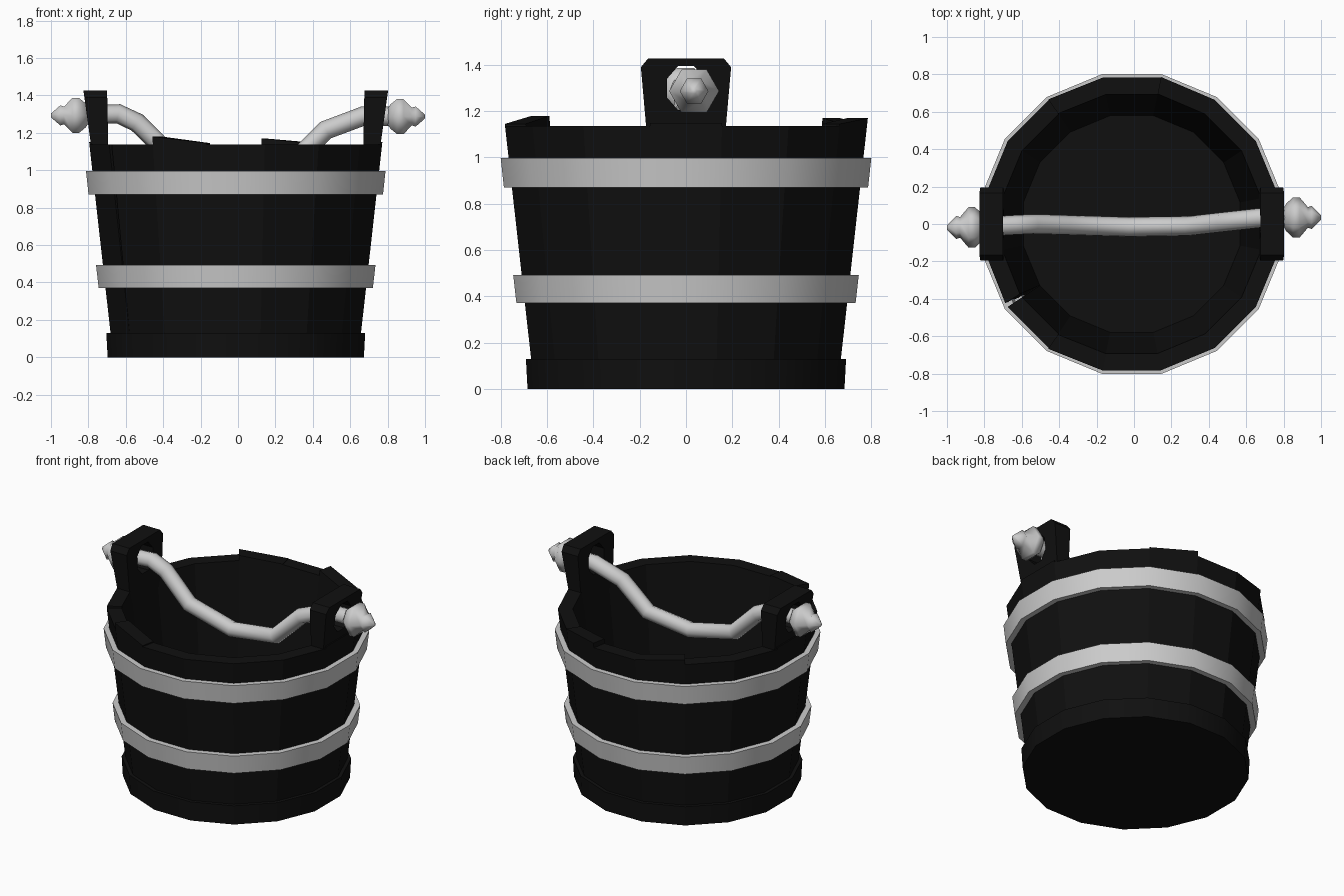
import bpy, bmesh, math
from math import cos, sin, radians
from mathutils import Vector, Matrix

old = bpy.data.objects.get("Cube")
if old:
    bpy.data.objects.remove(old)

SIDES = 16
STEP = 2 * math.pi / SIDES
FLAT = cos(STEP / 2)      # flat-to-corner ratio of the round parts
CX = -0.012               # tub centre


def material(name, value, rough):
    m = bpy.data.materials.new(name)
    m.use_nodes = True
    m.diffuse_color = (value, value, value, 1)
    node = m.node_tree.nodes["Principled BSDF"]
    node.inputs["Base Color"].default_value = (value, value, value, 1)
    node.inputs["Roughness"].default_value = rough
    return m


wood = material("dark wood", 0.005, 0.8)
metal = material("grey metal", 0.6, 0.5)


def finish(bm, name, mat, smooth=None):
    bmesh.ops.recalc_face_normals(bm, faces=bm.faces)
    mesh = bpy.data.meshes.new(name)
    bm.to_mesh(mesh)
    bm.free()
    mesh.materials.append(mat)
    ob = bpy.data.objects.new(name, mesh)
    bpy.context.collection.objects.link(ob)
    if smooth:
        bpy.ops.object.select_all(action='DESELECT')
        ob.select_set(True)
        bpy.context.view_layer.objects.active = ob
        bpy.ops.object.shade_smooth_by_angle(angle=radians(smooth))
    return ob


def bridge(bm, a, b):
    n = len(a)
    for i in range(n):
        j = (i + 1) % n
        bm.faces.new((a[i], a[j], b[j], b[i]))


def lathe(bm, profile, sides, matrix, phase=0.0, closed=False):
    """Spin (radius, height) points about z, capping or closing the ends."""
    rings = []
    for r, z in profile:
        rings.append([bm.verts.new(matrix @ Vector((
            r * cos(phase + k * 2 * math.pi / sides),
            r * sin(phase + k * 2 * math.pi / sides), z))) for k in range(sides)])
    for a, b in zip(rings, rings[1:]):
        bridge(bm, a, b)
    if closed:
        bridge(bm, rings[-1], rings[0])
    else:
        bm.faces.new(rings[0])
        bm.faces.new(rings[-1])


def wall(z):
    """Outer flat distance of the tapering tub at height z."""
    return 0.655 + 0.112 * z


CENTRE = Matrix.Translation((CX, 0, 0))

# Base: solid foot whose top is the floor inside the tub
bm = bmesh.new()
lathe(bm, [(0.685 / FLAT, 0), (0.692 / FLAT, 0.13)], SIDES, CENTRE, STEP / 2)
finish(bm, "base", wood, 30)

# Staves: one tapered plank per side, a few with uneven tops
TOPS = {3: (1.145, 1.17), 5: (1.14, 1.17), 11: (1.18, 1.145),
        0: (1.15, 1.15), 8: (1.15, 1.15)}
THICK = 0.09
bm = bmesh.new()
for i in range(SIDES):
    tops = TOPS.get(i, (1.137, 1.137))
    sections = []
    for k, side in enumerate((-0.5, 0.5)):
        angle = (i + side) * STEP
        top_angle = angle - (0.03 if (i, k) == (9, 1) else 0)
        corners = []
        for z, a in ((0.1, angle), (tops[k], top_angle)):
            radii = (wall(z), wall(z) - THICK)
            if z > 1:
                radii = radii[::-1]
            for r in radii:
                r /= FLAT
                corners.append(bm.verts.new((CX + r * cos(a), r * sin(a), z)))
        sections.append([corners[0], corners[1], corners[2], corners[3]])
    bridge(bm, *sections)
    bm.faces.new(sections[0])
    bm.faces.new(sections[1])
finish(bm, "staves", wood)

# Hoops: leaning metal bands
for name, low, high, out in (("lower_hoop", 0.37, 0.493, 0.733),
                             ("upper_hoop", 0.87, 0.997, 0.787)):
    bm = bmesh.new()
    profile = [(wall(low) - 0.02, low), (out, low), (out + 0.014, high), (wall(high) - 0.02, high)]
    lathe(bm, [(r / FLAT, z) for r, z in profile], SIDES, CENTRE, STEP / 2, closed=True)
    finish(bm, name, metal, 30)


# Ears: chamfered plates leaning outward, pierced for the handle
def ear(name, side):
    outline = [(0.165, 1.05), (0.195, 1.39), (0.165, 1.427)]
    outline += [(-y, z) for y, z in reversed(outline)]
    bm = bmesh.new()

    def loop(points, face):
        verts = []
        for y, z in points:
            t = (z - 1.05) / 0.38
            x = 0.762 + 0.053 * t if face else 0.68 + 0.008 * t
            verts.append(bm.verts.new((CX + side * x, y, z)))
        return verts

    hole = [(0.09 * sin(k * math.pi / 4 + math.pi / 8),
             1.3 + 0.103 * cos(k * math.pi / 4 + math.pi / 8)) for k in range(8)]
    outer = [loop(outline, f) for f in (0, 1)]
    inner = [loop(hole, f) for f in (0, 1)]
    bridge(bm, *outer)
    bridge(bm, *inner)
    for o, h in zip(outer, inner):
        edges = [bm.edges.get((ring[i], ring[(i + 1) % len(ring)]))
                 for ring in (o, h) for i in range(len(ring))]
        bmesh.ops.triangle_fill(bm, edges=edges, use_beauty=True)
    return finish(bm, name, wood)


ear("left_ear", 1)
ear("right_ear", -1)

# Handle: sagging bar swept along a path
path = [Vector(p) for p in (
    (-0.88, -0.02, 1.295), (-0.64, -0.005, 1.302), (-0.54, 0, 1.255),
    (-0.36, -0.005, 1.08), (-0.03, -0.015, 1.0), (0.29, -0.01, 1.04),
    (0.47, 0.01, 1.215), (0.67, 0.032, 1.29), (0.88, 0.035, 1.287))]
bm = bmesh.new()
rings = []
for i, p in enumerate(path):
    before = (p - path[max(i - 1, 0)]).normalized()
    after = (path[min(i + 1, len(path) - 1)] - p).normalized()
    along = (before + after).normalized()
    across = Vector((0, 1, 0))
    up = along.cross(across).normalized()
    rings.append([bm.verts.new(p + 0.052 * (cos(k * math.pi / 4) * across + sin(k * math.pi / 4) * up))
                  for k in range(8)])
for a, b in zip(rings, rings[1:]):
    bridge(bm, a, b)
bm.faces.new(rings[0])
bm.faces.new(rings[-1])
finish(bm, "handle", metal, 60)

# Knobs: six-sided collar and pointed tip on each handle end
KNOB = [(0.05, 0.80), (0.075, 0.815), (0.108, 0.85), (0.108, 0.885),
        (0.055, 0.93), (0.062, 0.95), (0.012, 1.0)]
for name, side, y, z in (("left_knob", 1, 0.035, 1.287), ("right_knob", -1, -0.018, 1.293)):
    bm = bmesh.new()
    place = Matrix.Translation((0, y, z)) @ Matrix.Rotation(side * math.pi / 2, 4, 'Y')
    lathe(bm, KNOB, 6, place, math.pi / 2)
    finish(bm, name, metal, 65)
